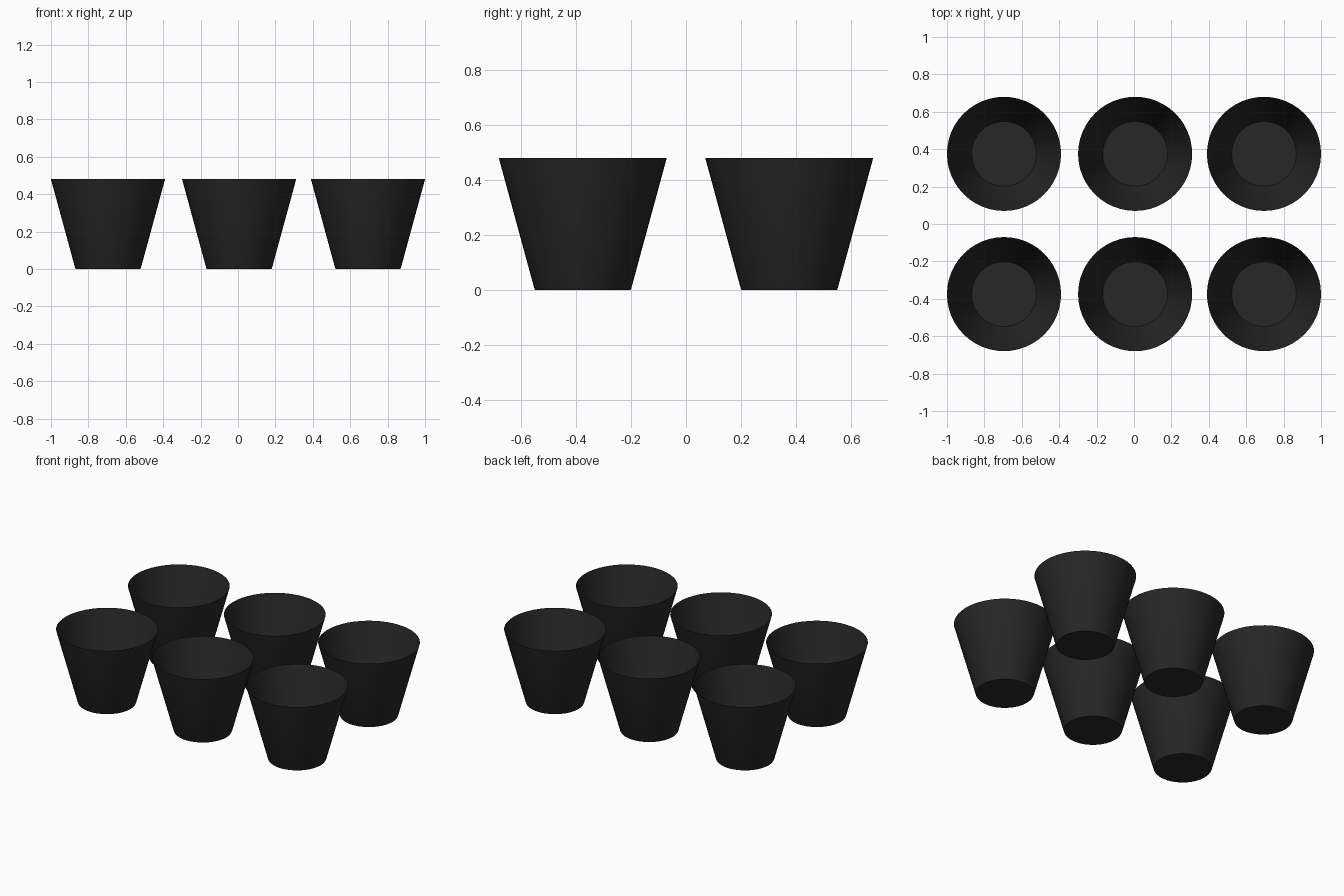
import bpy, bmesh, math

if "Cube" in bpy.data.objects:
    bpy.data.objects.remove(bpy.data.objects["Cube"])

SEGMENTS = 48
# wall profile from base to rim: (radius, height)
PROFILE = [(0.173, 0.0), (0.176, 0.006), (0.305, 0.48)]

black = bpy.data.materials.new("black_plastic")
black.diffuse_color = (0.02, 0.02, 0.02, 1)
black.use_nodes = True
black.node_tree.nodes["Principled BSDF"].inputs["Base Color"].default_value = black.diffuse_color


def make_pot_mesh():
    """Thin open-topped tapered pot with a flat base."""
    bm = bmesh.new()
    rings = []
    for r, z in PROFILE:
        angles = [2 * math.pi * i / SEGMENTS for i in range(SEGMENTS)]
        rings.append([bm.verts.new((r * math.cos(a), r * math.sin(a), z)) for a in angles])
    # walls
    for low, high in zip(rings, rings[1:]):
        for i in range(SEGMENTS):
            j = (i + 1) % SEGMENTS
            bm.faces.new((low[i], low[j], high[j], high[i]))
    # base
    bm.faces.new(rings[0][::-1])
    mesh = bpy.data.meshes.new("pot")
    bm.to_mesh(mesh)
    bm.free()
    mesh.materials.append(black)
    mesh.shade_smooth()
    mesh.set_sharp_from_angle(angle=math.radians(30))
    return mesh


# two rows of three pots
pot_mesh = make_pot_mesh()
for row, y in (("front", -0.375), ("back", 0.375)):
    for column, x in (("left", -0.695), ("middle", 0.006), ("right", 0.695)):
        pot = bpy.data.objects.new(f"pot_{row}_{column}", pot_mesh)
        pot.location = (x, y, 0)
        bpy.context.collection.objects.link(pot)
